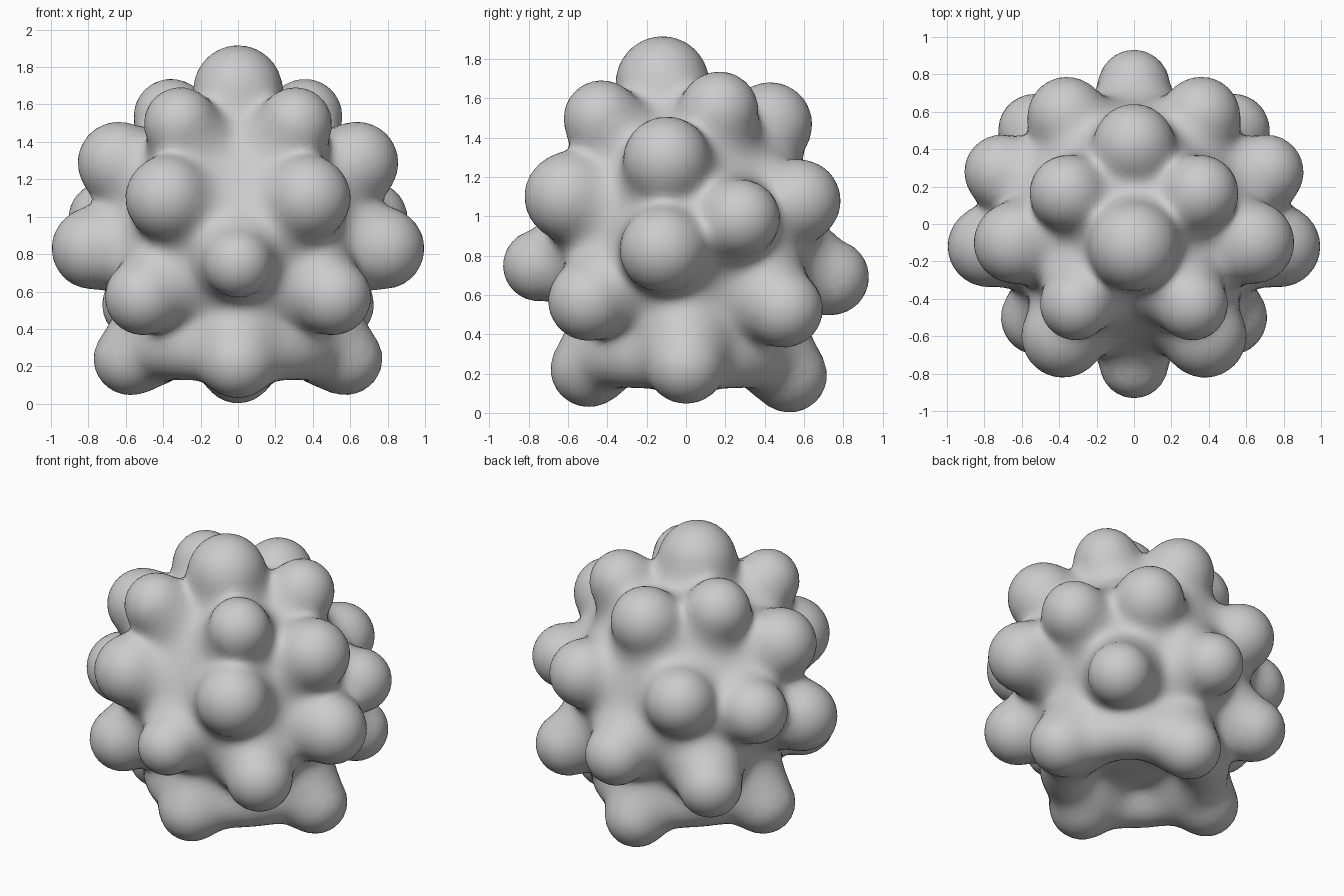
import bpy, bmesh, math
from mathutils import Vector

cube = bpy.data.objects.get("Cube")
if cube:
    bpy.data.objects.remove(cube, do_unlink=True)

CENTRE = Vector((0, 0, 0.9))
CORE = 0.65      # radius of the inner ball
BLEND = 0.045    # softness of the valleys

# Bumps: centre x, y, z, tip radius, widening to the root; off-middle ones are mirrored
KNOBS = [
    (0, -0.12, 1.68, 0.235, 0.1),        # crown
    (0.31, -0.43, 1.50, 0.19, 0.18),     # upper front
    (0.36, 0.17, 1.54, 0.195, 0.15),     # upper back sides
    (0, 0.43, 1.47, 0.21, 0.18),         # upper back
    (0.64, -0.10, 1.29, 0.215, 0.12),    # upper sides
    (0.38, -0.60, 1.10, 0.22, 0.15),     # middle front
    (0.71, 0.28, 0.99, 0.195, 0.2),      # middle back sides
    (0.36, 0.58, 1.08, 0.205, 0.15),     # middle back
    (0.78, -0.12, 0.83, 0.215, 0.12),    # widest sides
    (0, -0.75, 0.75, 0.18, 0.3),         # lower front
    (0, 0.74, 0.69, 0.19, 0.3),          # lower back
    (0.51, -0.50, 0.57, 0.20, 0.22),     # lower front sides
    (0.53, 0.50, 0.53, 0.195, 0.22),     # lower back sides
    (0, -0.50, 0.22, 0.185, 0.1),        # front foot
    (0, 0.53, 0.19, 0.185, 0.1),         # back foot
    (0.58, 0, 0.24, 0.19, 0.15),         # side feet
]
bumps = []
for x, y, z, r, flare in KNOBS:
    for side in ((1, -1) if x else (1,)):
        tip = Vector((x * side, y, z)) - CENTRE
        bumps.append((tip.normalized(), tip.length, r, flare))


def field(p, near):
    """Soft union of the core, the rim between the feet and nearby bumps."""
    total = math.exp((CORE - p.length) / BLEND)
    rim = math.hypot(math.hypot(p.x, p.y) - 0.42, p.z + 0.62) - 0.15
    total += math.exp(-rim / BLEND)
    for axis, length, r, flare in near:
        along = min(max(p.dot(axis), 0.3), length)
        widen = flare * (length - along) / length
        total += math.exp((r + widen - (p - axis * along).length) / BLEND)
    return -BLEND * math.log(total)


def surface_point(direction):
    """Step inward along a ray until the surface is met."""
    near = [b for b in bumps if b[0].dot(direction) > 0.6]
    reach = 1.25
    for _ in range(28):
        gap = field(direction * reach, near)
        if gap < 0.001:
            break
        reach -= gap * 0.9
    return direction * reach + CENTRE


# Knobbly body, shaped from a fine ball
bm = bmesh.new()
bmesh.ops.create_icosphere(bm, subdivisions=6, radius=1)
for v in bm.verts:
    v.co = surface_point(v.co.normalized())
for f in bm.faces:
    f.smooth = True
mesh = bpy.data.meshes.new("knobbly_body")
bm.to_mesh(mesh)
bm.free()
body = bpy.data.objects.new("knobbly_body", mesh)
bpy.context.collection.objects.link(body)

# Plain grey
grey = bpy.data.materials.new("plain_grey")
grey.use_nodes = True
colour = (0.6, 0.6, 0.6, 1)
grey.diffuse_color = colour
grey.node_tree.nodes["Principled BSDF"].inputs["Base Color"].default_value = colour
mesh.materials.append(grey)
